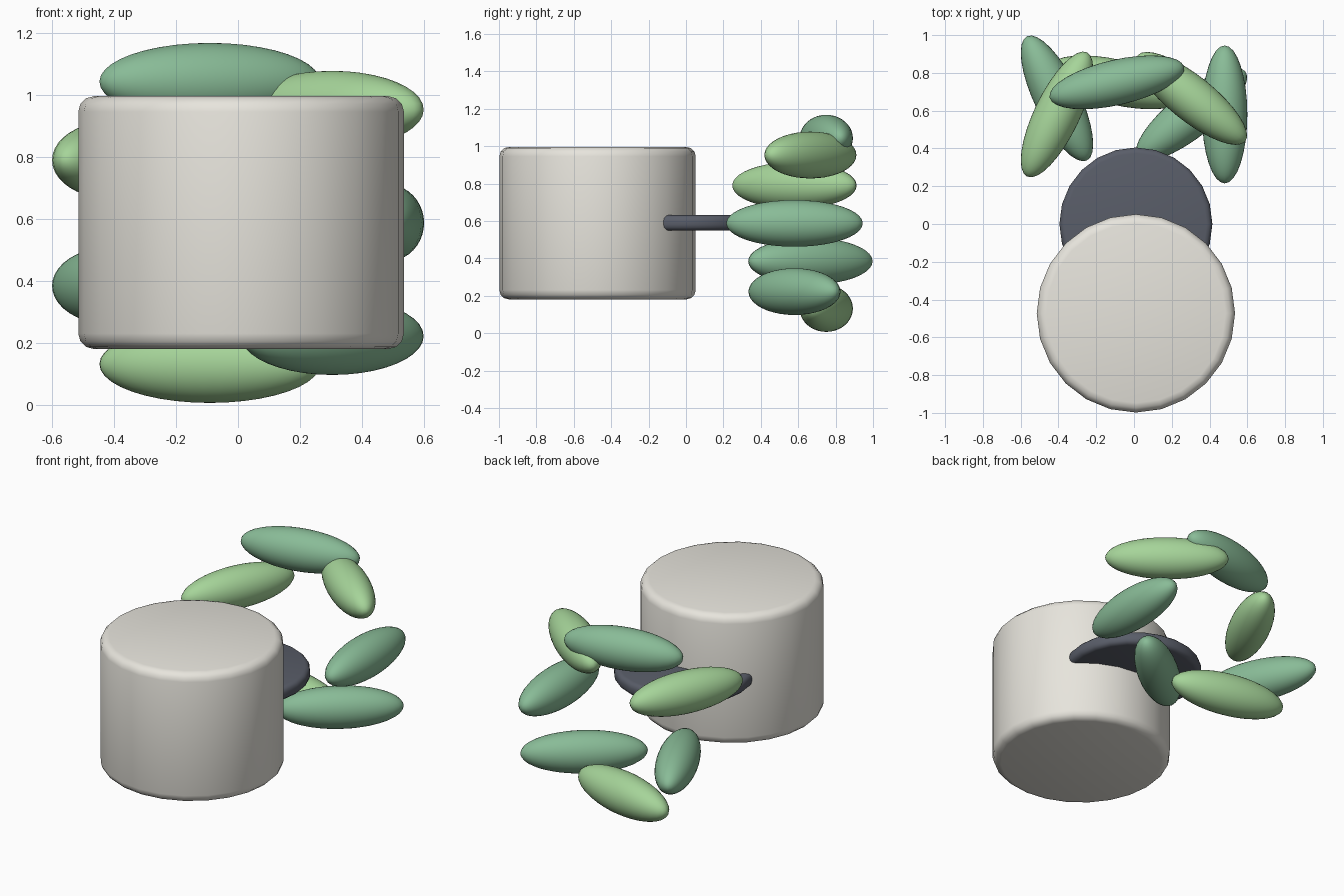
import bpy
from math import cos, sin, pi, radians

if "Cube" in bpy.data.objects:
    bpy.data.objects.remove(bpy.data.objects["Cube"])


def material(name, rgb):
    m = bpy.data.materials.new(name)
    m.diffuse_color = (*rgb, 1)
    m.use_nodes = True
    m.node_tree.nodes["Principled BSDF"].inputs["Base Color"].default_value = m.diffuse_color
    return m


cream = material("cream", (0.80, 0.78, 0.72))
slate = material("slate", (0.10, 0.11, 0.14))
greens = [material("deep_green", (0.25, 0.50, 0.31)),
          material("light_green", (0.38, 0.66, 0.32))]


def drum(name, loc, radius, height, bevel, mat):
    # Upright cylinder with rounded rims
    bpy.ops.mesh.primitive_cylinder_add(vertices=24, radius=radius, depth=height, location=loc)
    ob = bpy.context.object
    ob.name = name
    ob.data.materials.append(mat)
    mod = ob.modifiers.new("rounded_rim", 'BEVEL')
    mod.width = bevel
    mod.segments = 3
    mod.limit_method = 'ANGLE'
    mod.angle_limit = radians(40)
    bpy.ops.object.modifier_apply(modifier=mod.name)
    bpy.ops.object.shade_smooth_by_angle(angle=radians(40))


# Main body and the flat disc behind it
drum("body", (0.01, -0.473, 0.588), 0.525, 0.815, 0.05, cream)
drum("disc", (0.01, 0, 0.59), 0.405, 0.082, 0.03, slate)

# Seven leaves in an upright ring, each turned one step further about z
COUNT = 7
for i in range(COUNT):
    a = 2 * pi * i / COUNT
    bpy.ops.mesh.primitive_uv_sphere_add(
        segments=32, ring_count=20, radius=1,
        location=(0.013 + 0.467 * cos(a), 0.58 + 0.085 * (i % 3), 0.587 + 0.467 * sin(a)),
        rotation=(0, 0, pi / 2 + a))
    leaf = bpy.context.object
    leaf.name = f"leaf_{i + 1}"
    leaf.scale = (0.365, 0.12, 0.125)
    leaf.data.materials.append(greens[i % 2])
    bpy.ops.object.shade_smooth()
